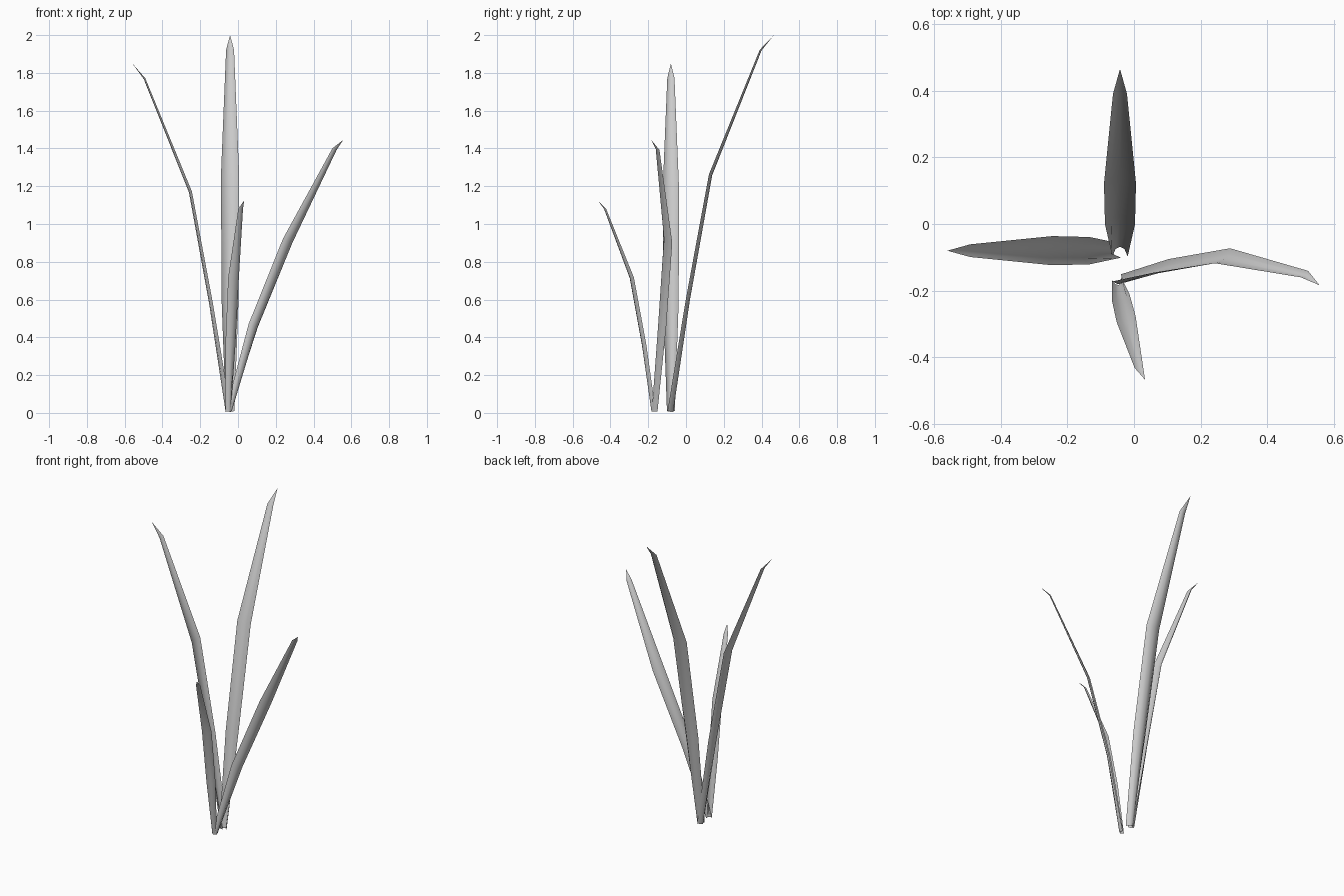
import bpy, bmesh
from mathutils import Vector

if "Cube" in bpy.data.objects:
    bpy.data.objects.remove(bpy.data.objects["Cube"])

# Shared blade shape: width and fold depth at base, lower, middle, shoulder, tip
WIDTHS = [0.046, 0.09, 0.096, 0.042, 0.0]
DEPTHS = [0.03, 0.022, 0.018, 0.01, 0.0]
# Channel cross-section: (across, depth)
SECTION = [(-0.5, -0.5), (-0.3, 0.25), (0, 0.5), (0.3, 0.25), (0.5, -0.5)]


def blade(name, path, across, scale):
    """Folded leaf swept along a bent path, ending in a point."""
    pts = [Vector(p) for p in path]
    bm = bmesh.new()
    rows = []
    for i, p in enumerate(pts[:-1]):
        t = (pts[i + 1] - pts[max(i - 1, 0)]).normalized()
        w = Vector(across)
        w = (w - t * w.dot(t)).normalized()
        n = t.cross(w)
        rows.append([bm.verts.new(p + w * a * WIDTHS[i] * scale
                                  + n * d * DEPTHS[i] * scale)
                     for a, d in SECTION])
    for lo, hi in zip(rows, rows[1:]):
        for j in range(len(SECTION) - 1):
            bm.faces.new((lo[j], lo[j + 1], hi[j + 1], hi[j]))
    tip = bm.verts.new(pts[-1])
    for j in range(len(SECTION) - 1):
        bm.faces.new((rows[-1][j], rows[-1][j + 1], tip))
    for f in bm.faces:
        f.smooth = True
    mesh = bpy.data.meshes.new(name)
    bm.to_mesh(mesh)
    bm.free()
    obj = bpy.data.objects.new(name, mesh)
    bpy.context.collection.objects.link(obj)
    return obj


# Tallest blade, leaning back
blade("back_blade",
      [(-0.042, -0.083, 0.008), (-0.042, 0.01, 0.6), (-0.042, 0.13, 1.26),
       (-0.042, 0.395, 1.92), (-0.042, 0.465, 2.0)], (1, 0, 0), 1.0)

# Blade leaning left
blade("left_blade",
      [(-0.052, -0.08, 0.008), (-0.143, -0.08, 0.58), (-0.252, -0.08, 1.17),
       (-0.495, -0.08, 1.77), (-0.56, -0.08, 1.85)], (0, 1, 0), 0.91)

# Twisted blade leaning right
blade("right_blade",
      [(-0.045, -0.17, 0.01), (0.085, -0.132, 0.46), (0.267, -0.1, 0.91),
       (0.513, -0.153, 1.395), (0.557, -0.184, 1.445)], (-0.7, -0.6, 0.25), 0.73)

# Short blade leaning forward
blade("front_blade",
      [(-0.049, -0.174, 0.008), (-0.038, -0.225, 0.36), (-0.022, -0.29, 0.715),
       (0.015, -0.43, 1.08), (0.033, -0.467, 1.125)], (-0.93, -0.3, 0), 0.62)
